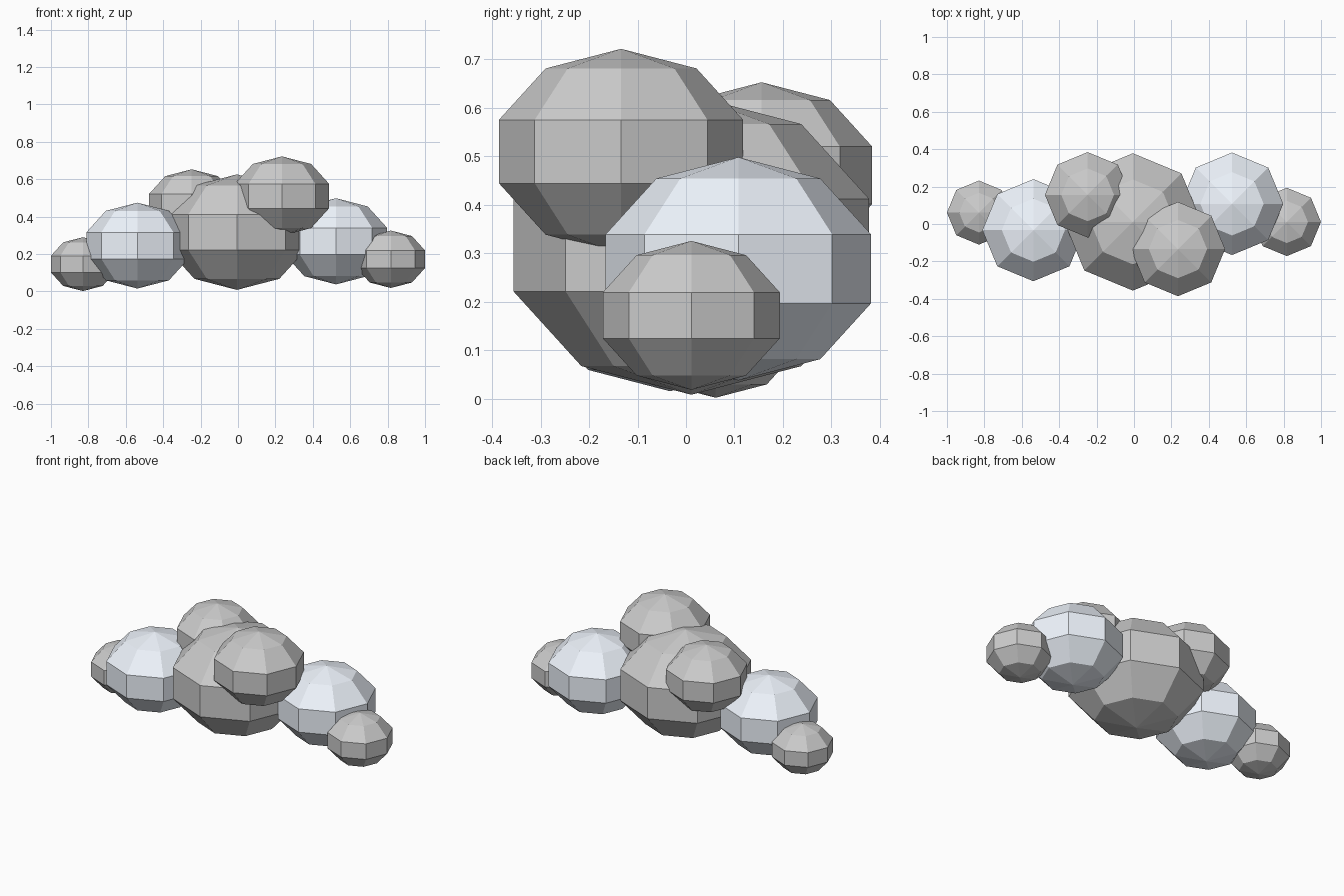
import bpy

if "Cube" in bpy.data.objects:
    bpy.data.objects.remove(bpy.data.objects["Cube"])

# Pale blue-white for the two lighter puffs
pale = bpy.data.materials.new("pale_cloud")
pale.diffuse_color = (0.86, 0.91, 0.98, 1.0)
pale.use_nodes = True
pale.node_tree.nodes["Principled BSDF"].inputs["Base Color"].default_value = pale.diffuse_color


def puff(name, center, radius, material=None):
    """Flat-shaded low-poly ball, squashed to 80% height."""
    bpy.ops.mesh.primitive_uv_sphere_add(
        segments=8, ring_count=5, radius=radius, location=center)
    ob = bpy.context.object
    ob.name = name
    ob.scale.z = 0.8
    if material:
        ob.data.materials.append(material)
    return ob


# Central body
puff("center_puff", (-0.006, 0.011, 0.317), 0.386)

# Pale side puffs
puff("left_puff", (-0.538, -0.033, 0.245), 0.287, pale)
puff("right_puff", (0.524, 0.108, 0.268), 0.288, pale)

# Raised puffs
puff("upper_back_puff", (-0.248, 0.156, 0.461), 0.240)
puff("upper_front_puff", (0.235, -0.134, 0.510), 0.265)

# Small end puffs
puff("left_end_puff", (-0.829, 0.061, 0.146), 0.180)
puff("right_end_puff", (0.817, 0.011, 0.172), 0.192)
